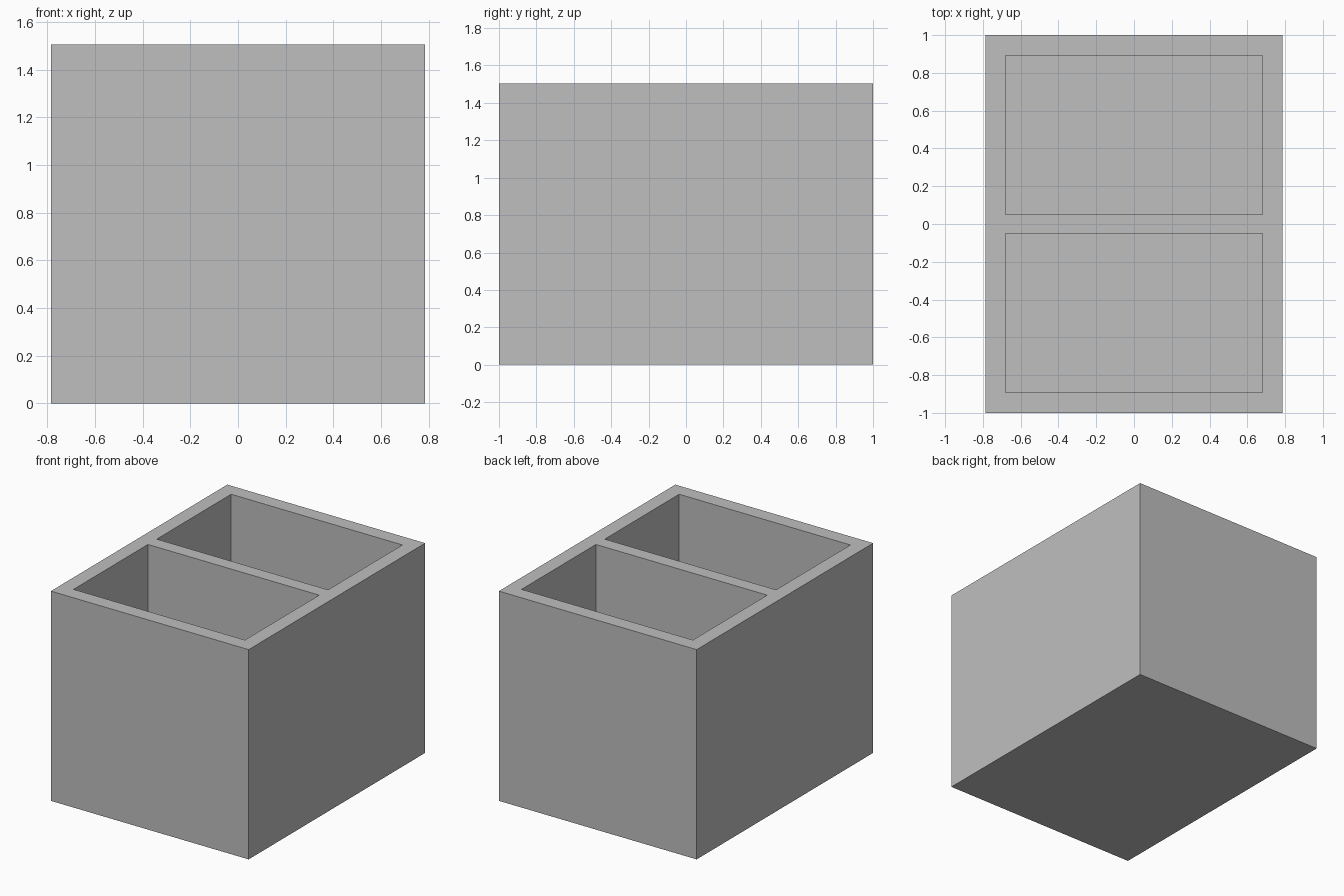
import bpy
import bmesh
from mathutils import Matrix

default = bpy.data.objects.get("Cube")
if default:
    bpy.data.objects.remove(default, do_unlink=True)

WIDTH, DEPTH, HEIGHT = 1.57, 2.0, 1.505
WELL_X = 0.68                     # half width of each well
WELL_IN, WELL_OUT = 0.05, 0.893   # near and far edge of each well from centre
FLOOR = 0.10

# Plain grey material
grey = bpy.data.materials.new("plain grey")
grey.use_nodes = True
colour = (0.52, 0.52, 0.52, 1)
grey.diffuse_color = colour
grey.node_tree.nodes["Principled BSDF"].inputs["Base Color"].default_value = colour

# Solid block standing on the ground
bm = bmesh.new()
bmesh.ops.create_cube(bm, size=1)
bmesh.ops.scale(bm, vec=(WIDTH, DEPTH, HEIGHT), verts=bm.verts)
bmesh.ops.translate(bm, vec=(0, 0, HEIGHT / 2), verts=bm.verts)


def cut(point, normal):
    geom = bm.verts[:] + bm.edges[:] + bm.faces[:]
    bmesh.ops.bisect_plane(bm, geom=geom, plane_co=point, plane_no=normal)


# Outline the two wells with straight cuts
for side in (-1, 1):
    cut((side * WELL_X, 0, 0), (1, 0, 0))
    for y in (WELL_IN, WELL_OUT):
        cut((0, side * y, 0), (0, 1, 0))

# Sink the two wells down to the floor
bm.normal_update()
wells = []
for face in bm.faces:
    c = face.calc_center_median()
    if face.normal.z > 0.9 and abs(c.x) < WELL_X and WELL_IN < abs(c.y) < WELL_OUT:
        wells.append(face)
sunk = bmesh.ops.extrude_discrete_faces(bm, faces=wells)["faces"]
for face in sunk:
    for vert in face.verts:
        vert.co.z = FLOOR
bmesh.ops.recalc_face_normals(bm, faces=bm.faces)

mesh = bpy.data.meshes.new("two_compartment_box")
bm.to_mesh(mesh)
bm.free()
mesh.materials.append(grey)
box = bpy.data.objects.new("two_compartment_box", mesh)
bpy.context.collection.objects.link(box)
